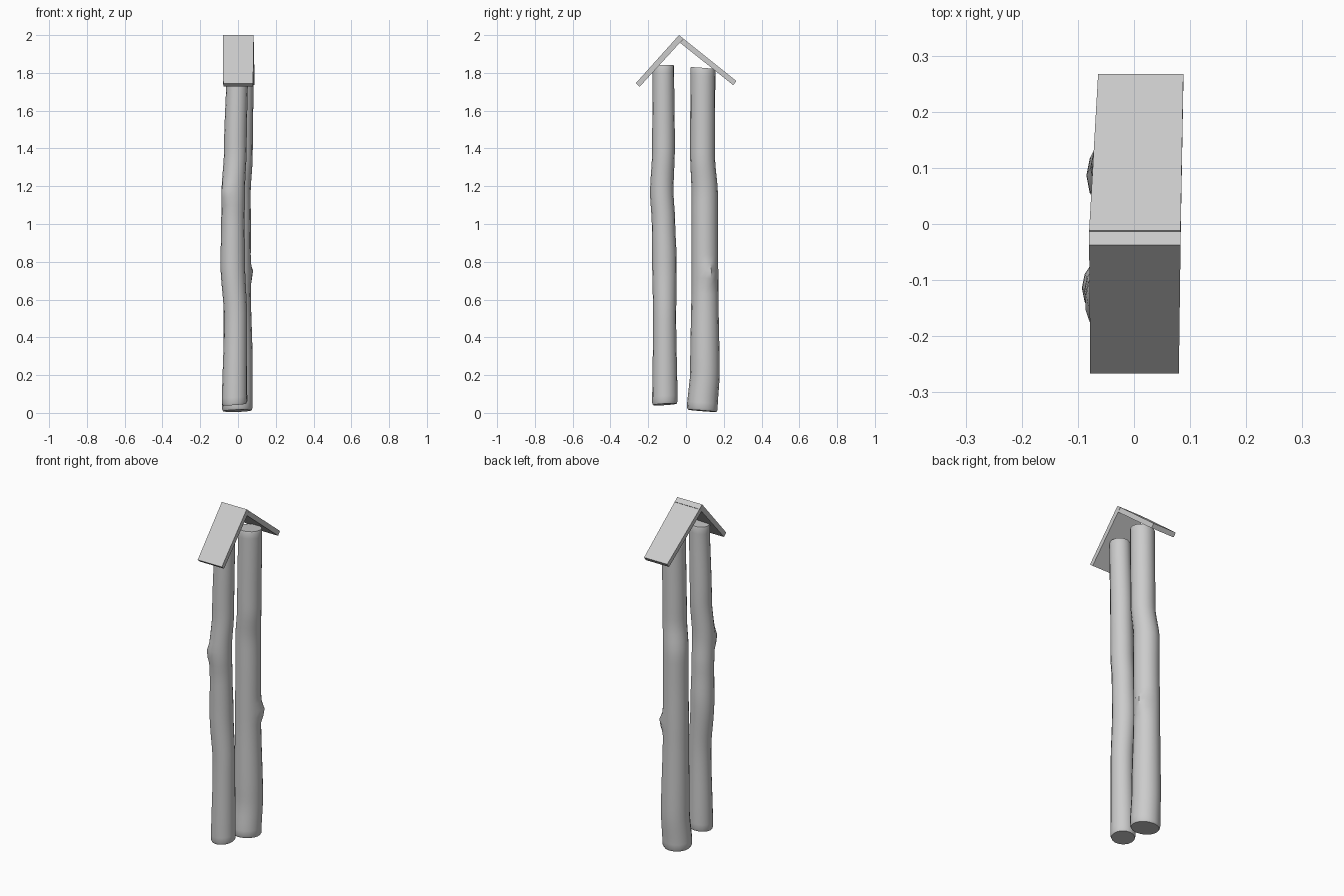
import bpy, bmesh, math
from mathutils import Vector

if "Cube" in bpy.data.objects:
    bpy.data.objects.remove(bpy.data.objects["Cube"], do_unlink=True)

grey = bpy.data.materials.new("plain_grey")
grey.use_nodes = True
colour = (0.6, 0.6, 0.6, 1)
grey.diffuse_color = colour
grey.node_tree.nodes["Principled BSDF"].inputs["Base Color"].default_value = colour

SIDES = 16
STEPS = 44


def finish(name, bm, smooth):
    bmesh.ops.recalc_face_normals(bm, faces=bm.faces)
    mesh = bpy.data.meshes.new(name)
    bm.to_mesh(mesh)
    bm.free()
    obj = bpy.data.objects.new(name, mesh)
    bpy.context.collection.objects.link(obj)
    mesh.materials.append(grey)
    if smooth:
        bpy.ops.object.select_all(action="DESELECT")
        obj.select_set(True)
        bpy.context.view_layer.objects.active = obj
        bpy.ops.object.shade_smooth_by_angle(angle=math.radians(40))
    return obj


def sample(stations, z):
    """Ease between the (z, x, y, radius) stations of a trunk."""
    for a, b in zip(stations, stations[1:]):
        if z <= b[0]:
            t = max(0, (z - a[0]) / (b[0] - a[0]))
            t = t * t * (3 - 2 * t)
            return [p + (q - p) * t for p, q in zip(a[1:], b[1:])]
    return stations[-1][1:]


def log_post(name, stations, knot, tilt):
    knot_z, knot_angle, knot_size = knot
    low, high = stations[0][0], stations[-1][0]
    # Small rounded rim at each end, evenly spaced rings between
    levels = [(low, 0.93), (low + 0.012, 1)]
    levels += [(low + (high - low) * i / STEPS, 1) for i in range(1, STEPS)]
    levels += [(high - 0.008, 1), (high, 0.95)]
    bm = bmesh.new()
    rings = []
    for z, rim in levels:
        x, y, r = sample(stations, z)
        ring = []
        for i in range(SIDES):
            a = math.tau * i / SIDES
            turn = math.atan2(math.sin(a - knot_angle), math.cos(a - knot_angle))
            bump = knot_size * math.exp(-(turn / 0.4) ** 2 - ((z - knot_z) / 0.04) ** 2)
            d = r * rim + bump
            dx, dy = d * math.cos(a), d * math.sin(a)
            slant = tilt[0] * dx + tilt[1] * dy
            ring.append(bm.verts.new((x + dx, y + dy, z + slant)))
        rings.append(ring)
    for lower, upper in zip(rings, rings[1:]):
        for i in range(SIDES):
            j = (i + 1) % SIDES
            bm.faces.new((lower[i], lower[j], upper[j], upper[i]))
    bm.faces.new(rings[0][::-1])
    bm.faces.new(rings[-1])
    return finish(name, bm, True)


def roof_board(name, profile, ridge_x, eave_x):
    """Slab from a (y, z) profile: ridge top, eave top, eave under, ridge under."""
    bm = bmesh.new()
    spans = (ridge_x, eave_x, eave_x, ridge_x)
    sides = [[bm.verts.new((span[s], y, z)) for span, (y, z) in zip(spans, profile)]
             for s in (0, 1)]
    bm.faces.new(sides[0])
    bm.faces.new(sides[1][::-1])
    for i in range(4):
        j = (i + 1) % 4
        bm.faces.new((sides[0][i], sides[1][i], sides[1][j], sides[0][j]))
    return finish(name, bm, False)


# Two crooked log posts, each with one knot
log_post("front_post", [
    (0.045, -0.018, -0.112, 0.067), (0.5, -0.013, -0.113, 0.061),
    (0.8, -0.028, -0.114, 0.065), (1.0, -0.027, -0.119, 0.062),
    (1.17, -0.025, -0.128, 0.062), (1.4, -0.014, -0.119, 0.06),
    (1.838, -0.004, -0.12, 0.057)],
    (1.17, math.radians(225), 0.014), (0.07, 0.06))
log_post("back_post", [
    (0.011, -0.004, 0.086, 0.081), (0.22, 0, 0.1, 0.078),
    (0.7, -0.004, 0.1, 0.071), (1.0, -0.002, 0.099, 0.07),
    (1.16, -0.003, 0.099, 0.07), (1.36, 0.012, 0.088, 0.066),
    (1.825, 0.017, 0.089, 0.066)],
    (0.74, math.radians(22), 0.022), (0.03, -0.08))

# Gabled roof of two boards; the back one butts under the front one
roof_board("front_roof_board",
           [(-0.037, 2.0), (-0.266, 1.745), (-0.245, 1.727), (-0.013, 1.981)],
           (-0.08, 0.083), (-0.078, 0.08))
roof_board("back_roof_board",
           [(-0.012, 1.98), (0.267, 1.757), (0.25, 1.735), (-0.032, 1.96)],
           (-0.08, 0.083), (-0.064, 0.088))
